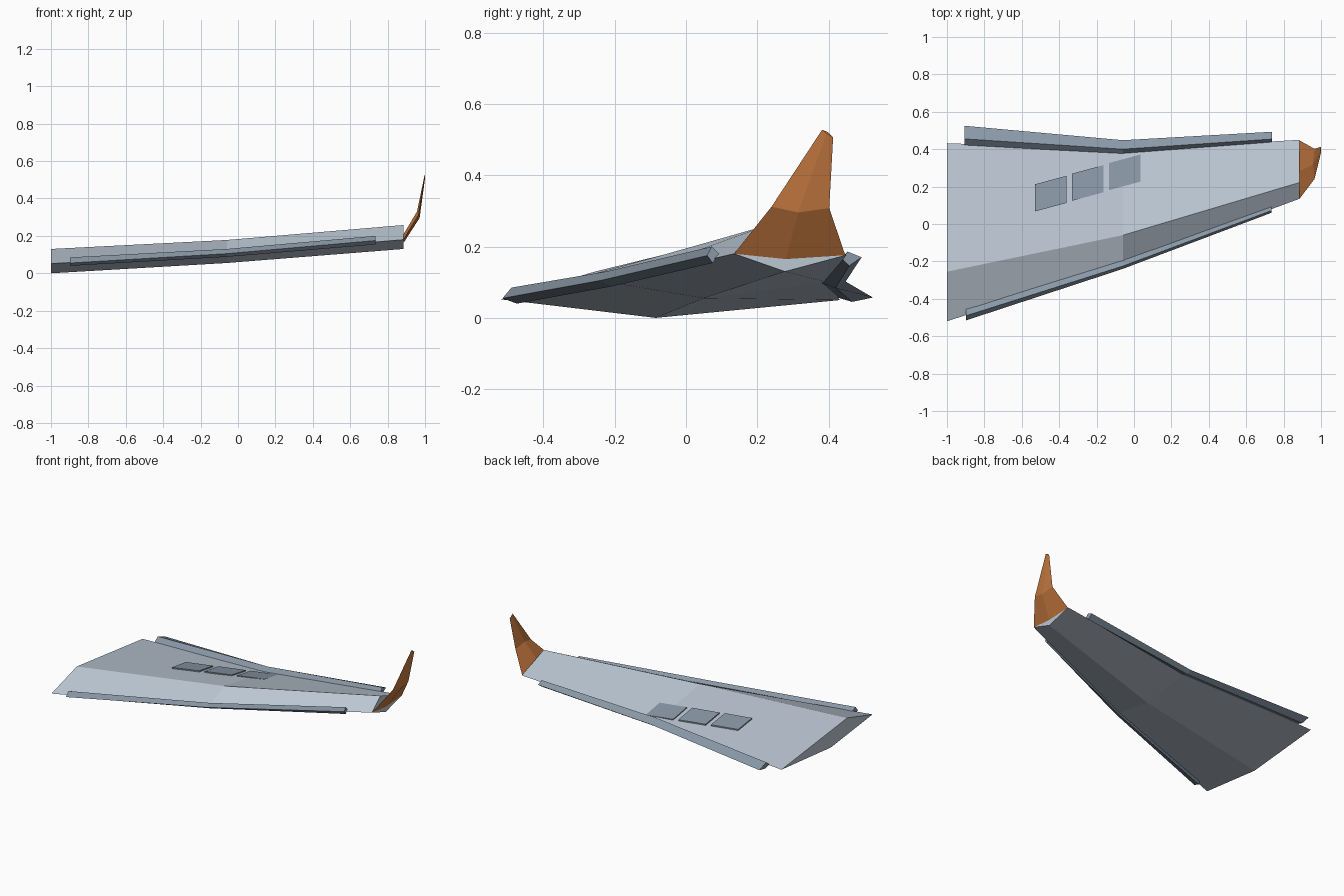
import bpy
import bmesh
from mathutils import Vector

default_cube = bpy.data.objects.get("Cube")
if default_cube:
    bpy.data.objects.remove(default_cube, do_unlink=True)


def make_material(name, colour):
    material = bpy.data.materials.new(name)
    material.use_nodes = True
    rgba = (*colour, 1.0)
    material.diffuse_color = rgba
    material.node_tree.nodes["Principled BSDF"].inputs["Base Color"].default_value = rgba
    return material


pale_hull = make_material("pale blue grey hull", (0.50, 0.57, 0.65))
slate_trim = make_material("slate blue trim", (0.25, 0.31, 0.38))
burnt_orange = make_material("burnt orange", (0.56, 0.19, 0.05))


def loft(name, rings, material):
    """Skin a closed, flat-faced body through matching rings of points."""
    bm = bmesh.new()
    loops = [[bm.verts.new(point) for point in ring] for ring in rings]
    for lower, upper in zip(loops, loops[1:]):
        for i in range(len(lower)):
            j = (i + 1) % len(lower)
            bm.faces.new((lower[i], lower[j], upper[j], upper[i]))
    bm.faces.new(loops[0])
    bm.faces.new(loops[-1])
    bmesh.ops.recalc_face_normals(bm, faces=bm.faces)
    mesh = bpy.data.meshes.new(name)
    bm.to_mesh(mesh)
    bm.free()
    mesh.materials.append(material)
    obj = bpy.data.objects.new(name, mesh)
    bpy.context.collection.objects.link(obj)
    return obj


def spanwise(stations):
    """Turn (x, [(y, z), ...]) stations into rings of points."""
    return [[(x, y, z) for y, z in profile] for x, profile in stations]


# Main wing: diamond sections ordered leading edge, ridge, trailing edge, keel
wing_rings = spanwise([
    (-1.0, [(-0.52, 0.052), (-0.255, 0.13), (0.432, 0.05), (-0.085, 0.0)]),
    (-0.06, [(-0.215, 0.10), (-0.06, 0.178), (0.395, 0.10), (0.05, 0.055)]),
    (0.885, [(0.135, 0.18), (0.222, 0.258), (0.45, 0.176), (0.278, 0.13)]),
])
loft("wing", wing_rings, pale_hull)

# Slat along the leading edge
loft("leading_edge_slat", spanwise([
    (-0.897, [(-0.515, 0.055), (-0.49, 0.085), (-0.455, 0.07), (-0.475, 0.04)]),
    (-0.06, [(-0.24, 0.105), (-0.225, 0.13), (-0.195, 0.115), (-0.21, 0.088)]),
    (0.735, [(0.06, 0.175), (0.072, 0.20), (0.092, 0.18), (0.075, 0.154)]),
]), slate_trim)

# Flap along the trailing edge
loft("trailing_edge_flap", spanwise([
    (-0.905, [(0.422, 0.058), (0.455, 0.083), (0.525, 0.057), (0.466, 0.045)]),
    (-0.06, [(0.375, 0.10), (0.40, 0.13), (0.448, 0.102), (0.42, 0.084)]),
    (0.737, [(0.438, 0.165), (0.454, 0.186), (0.493, 0.17), (0.458, 0.146)]),
]), slate_trim)

# Upswept winglet: rings ordered front, outer, rear, inner
loft("winglet", [
    [(0.885, 0.135, 0.18), (0.887, 0.28, 0.165), (0.885, 0.447, 0.176), (0.88, 0.28, 0.20)],
    [(0.965, 0.24, 0.312), (0.971, 0.315, 0.296), (0.965, 0.402, 0.308), (0.957, 0.318, 0.33)],
    [(1.0, 0.382, 0.528), (1.0, 0.395, 0.518), (1.0, 0.413, 0.507), (0.997, 0.397, 0.522)],
], burnt_orange)


# Three slanted panels lying on the upper rear face of the wing
def upper_surface(x, y):
    root, middle = wing_rings[0], wing_rings[1]
    span = (x - root[0][0]) / (middle[0][0] - root[0][0])
    ridge = Vector(root[1]).lerp(Vector(middle[1]), span)
    rear = Vector(root[2]).lerp(Vector(middle[2]), span)
    return ridge.lerp(rear, (y - ridge.y) / (rear.y - ridge.y))


width, depth, slant = 0.168, 0.145, 0.27
for index in range(3):
    left = -0.53 + 0.198 * index
    near = 0.067 + 0.057 * index
    outline = [(left, near), (left + width, near + slant * width),
               (left + width, near + slant * width + depth), (left, near + depth)]
    surface = [upper_surface(x, y) for x, y in outline]
    plate_rings = [[point + Vector((0, 0, lift)) for point in surface]
                   for lift in (-0.004, 0.004)]
    loft(f"upper_panel_{index + 1}", plate_rings, slate_trim)
